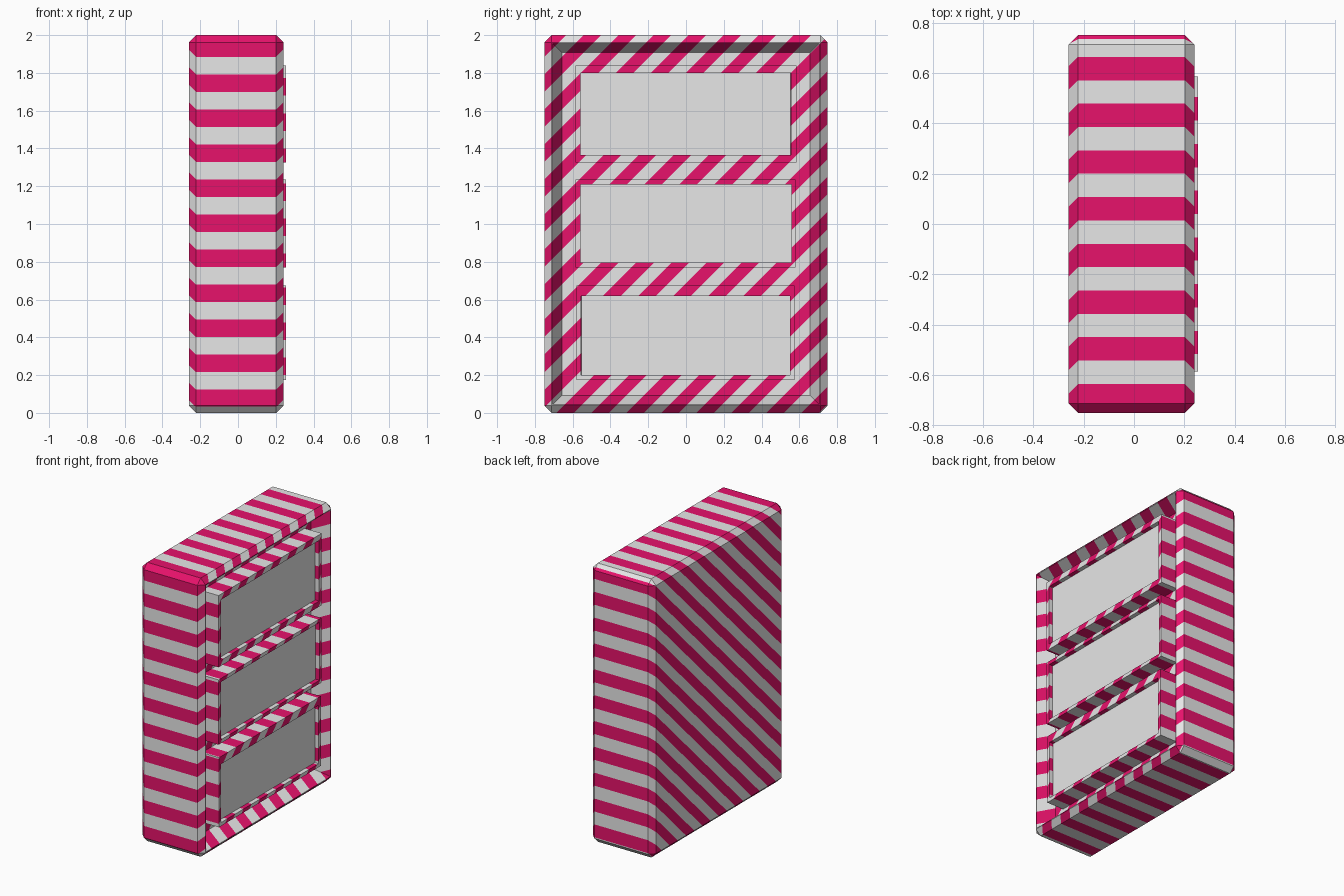
import bpy, bmesh
from mathutils import Vector, Matrix

if "Cube" in bpy.data.objects:
    bpy.data.objects.remove(bpy.data.objects["Cube"])

PERIOD, PHASE = 0.1855, 0.78      # diagonal stripes follow z - y


def material(name, rgb):
    m = bpy.data.materials.new(name)
    m.diffuse_color = (*rgb, 1)
    m.use_nodes = True
    m.node_tree.nodes["Principled BSDF"].inputs["Base Color"].default_value = m.diffuse_color
    return m


GREY = material("light_grey", (0.8, 0.8, 0.8))
PINK = material("hot_pink", (0.8, 0.006, 0.148))


def box(lo, hi):
    bm = bmesh.new()
    bmesh.ops.create_cube(bm, size=1)
    lo, hi = Vector(lo), Vector(hi)
    for v in bm.verts:
        v.co = Vector([(lo[i] + hi[i]) / 2 + v.co[i] * (hi[i] - lo[i]) for i in range(3)])
    return bm


def front_face(bm):
    bm.normal_update()
    return max(bm.faces, key=lambda f: f.normal.x * 10 + f.calc_area())


def recess(bm, rim, depth, slope):
    """Inset the +x face by rim, then sink it with walls leaning inwards by slope."""
    f = front_face(bm)
    bmesh.ops.inset_region(bm, faces=[f], thickness=rim)
    bmesh.ops.inset_region(bm, faces=[f], thickness=max(slope, 0.0005), depth=0)
    for v in f.verts:
        v.co.x -= depth


def stripe(bm):
    """Cut the mesh along diagonal planes and colour alternate bands pink."""
    for k in range(-20, 30):
        d = PHASE + k * PERIOD / 2
        bmesh.ops.bisect_plane(bm, geom=bm.verts[:] + bm.edges[:] + bm.faces[:],
                               plane_co=(0, 0, d), plane_no=(0, -1, 1), dist=1e-5)
    for f in bm.faces:
        c = f.calc_center_median()
        f.material_index = int(((c.z - c.y - PHASE) / PERIOD) % 1 < 0.5)


def finish(bm, name):
    me = bpy.data.meshes.new(name)
    bm.normal_update()
    bm.to_mesh(me)
    bm.free()
    me.materials.append(GREY)
    me.materials.append(PINK)
    bpy.context.collection.objects.link(bpy.data.objects.new(name, me))


# Cabinet body: chamfered block with a sloped recess on the +x side
body = box((-0.26, -0.75, 0), (0.24, 0.75, 2))
bmesh.ops.bevel(body, geom=body.edges[:], offset=0.038, segments=1,
                profile=0.5, affect='EDGES')
recess(body, 0.008, 0.12, 0.07)
stripe(body)
finish(body, "cabinet_body")

# Three drawers: outer y range, outer z range, inner y range, inner z range
drawers = {
    "lower": ((-0.58, 0.575), (0.175, 0.675), (-0.555, 0.55), (0.20, 0.62)),
    "middle": ((-0.585, 0.58), (0.77, 1.235), (-0.56, 0.56), (0.795, 1.21)),
    "upper": ((-0.585, 0.585), (1.325, 1.84), (-0.56, 0.555), (1.365, 1.80)),
}
for name, (oy, oz, iy, iz) in drawers.items():
    # Striped raised frame
    frame = box((0.10, oy[0], oz[0]), (0.255, oy[1], oz[1]))
    face = front_face(frame)
    bmesh.ops.inset_region(frame, faces=[face], thickness=0.02)
    cy, cz = sum(oy) / 2, sum(oz) / 2
    for v in face.verts:
        v.co.y = iy[v.co.y > cy]
        v.co.z = iz[v.co.z > cz]
    recess(frame, 0.0005, 0.045, 0)
    stripe(frame)
    finish(frame, name + "_drawer_frame")
    # Plain sunken panel
    finish(box((0.205, iy[0], iz[0]), (0.225, iy[1], iz[1])), name + "_drawer_panel")
